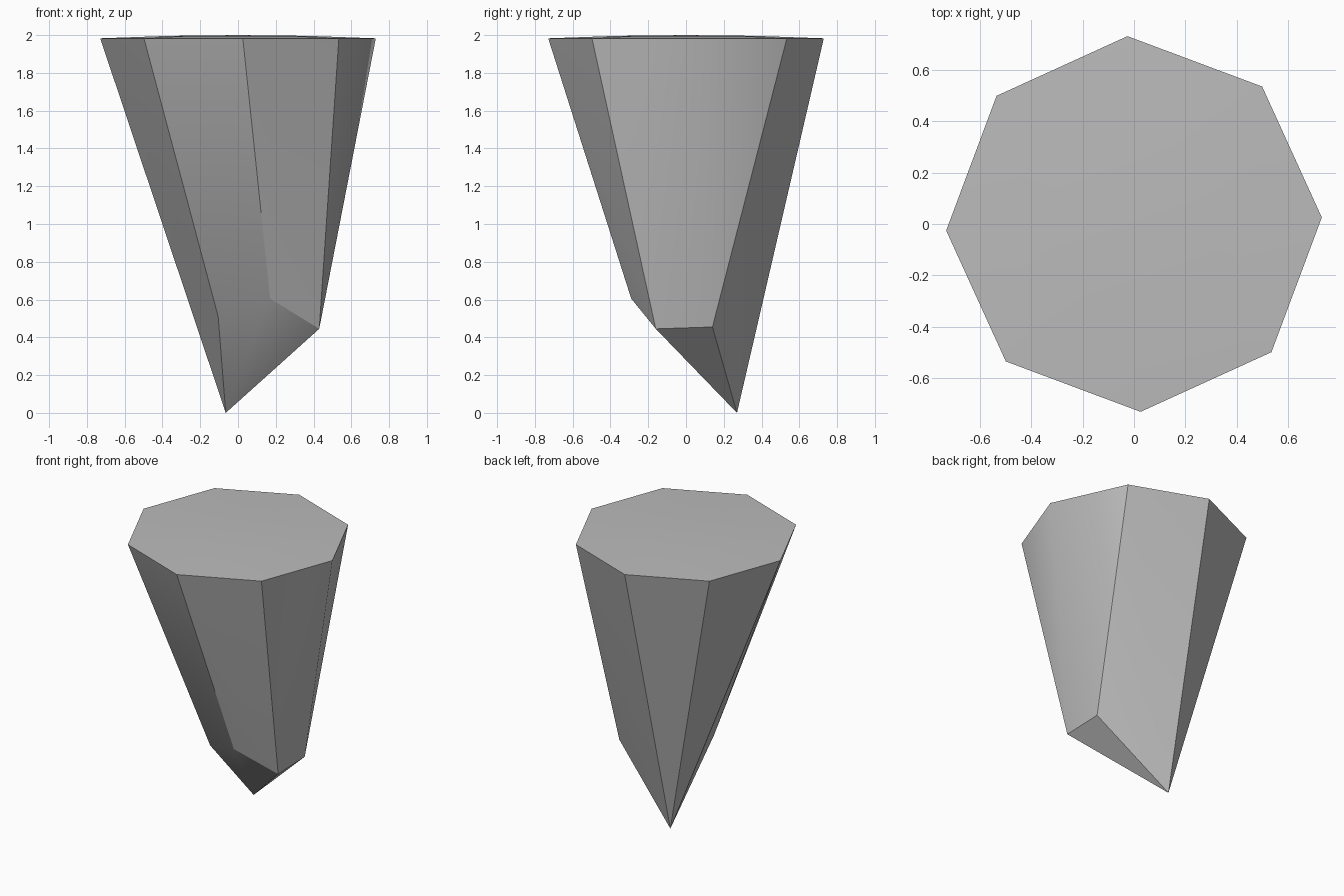
import bpy
import bmesh
import math

cube = bpy.data.objects.get("Cube")
if cube:
    bpy.data.objects.remove(cube, do_unlink=True)

# Stone colour
stone = bpy.data.materials.new("mid grey stone")
stone.use_nodes = True
grey = (0.5, 0.5, 0.5, 1.0)
stone.diffuse_color = grey
stone.node_tree.nodes["Principled BSDF"].inputs["Base Color"].default_value = grey

# Flat-topped octagonal rim, slightly domed toward the centre
RADIUS = 0.73
points = []
for i in range(8):
    a = math.radians(2 + 45 * i)
    x, y = RADIUS * math.cos(a), RADIUS * math.sin(a)
    points.append((x, y, 1.983))
    points.append((x * 0.5, y * 0.5, 1.996))
points.append((0, 0, 2.0))

# Off-centre tip and the chipped lower corners
points += [
    (-0.065, 0.27, 0.0),
    (0.43, -0.16, 0.445),
    (0.43, 0.14, 0.455),
    (0.17, -0.29, 0.605),
    (-0.105, -0.165, 0.51),
]

# Faceted shell wrapped around the corners
bm = bmesh.new()
for p in points:
    bm.verts.new(p)
bmesh.ops.convex_hull(bm, input=bm.verts[:])
bmesh.ops.recalc_face_normals(bm, faces=bm.faces[:])
mesh = bpy.data.meshes.new("stone_spike")
bm.to_mesh(mesh)
bm.free()
mesh.materials.append(stone)

spike = bpy.data.objects.new("stone_spike", mesh)
bpy.context.collection.objects.link(spike)

# Soft shading across shallow facets, crisp main edges
bpy.ops.object.select_all(action="DESELECT")
spike.select_set(True)
bpy.context.view_layer.objects.active = spike
bpy.ops.object.shade_smooth_by_angle(angle=math.radians(30))
